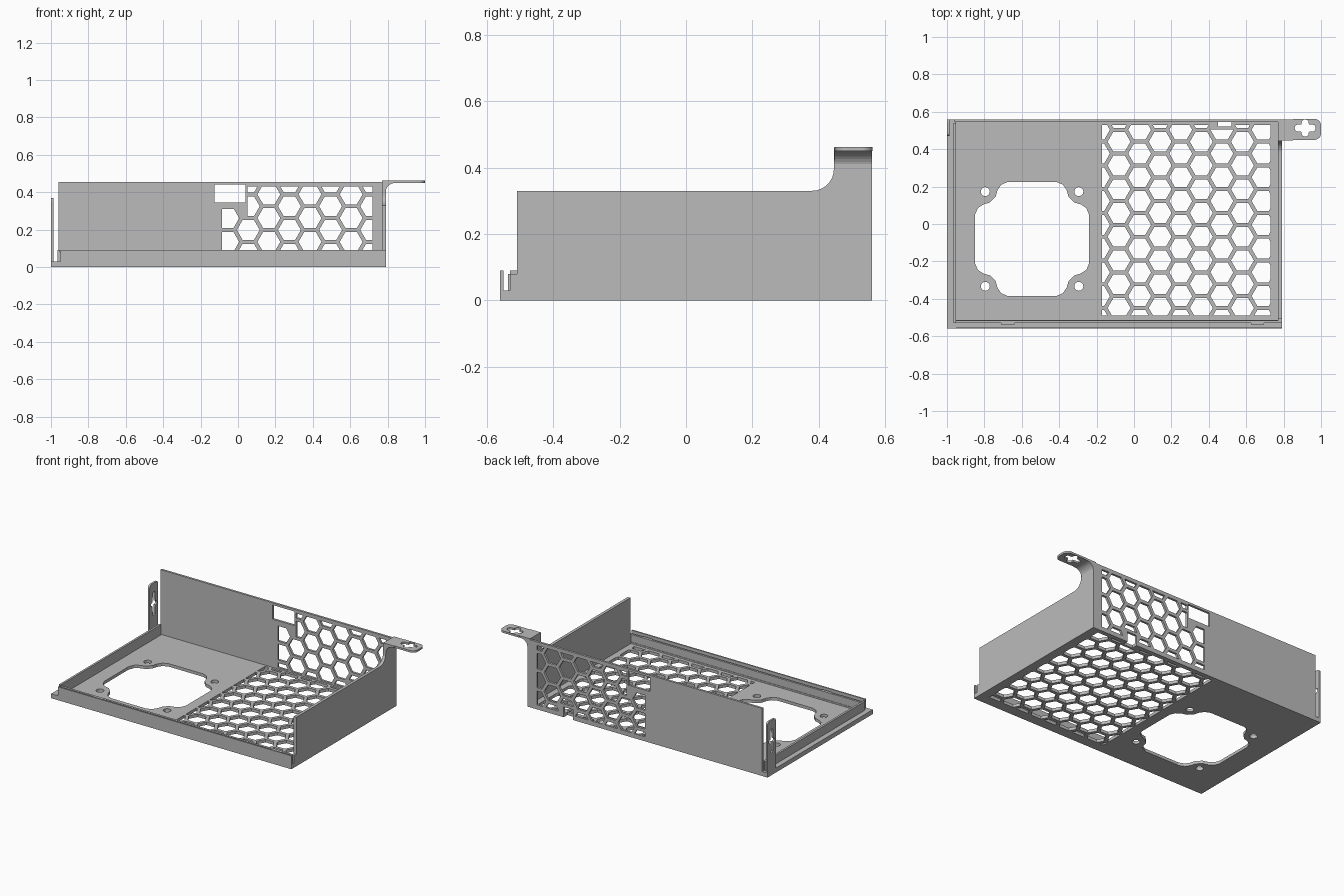
import bpy
import bmesh
from math import cos, sin, pi, sqrt
from mathutils import Vector

cube = bpy.data.objects.get("Cube")
if cube:
    bpy.data.objects.remove(cube, do_unlink=True)

grey = bpy.data.materials.new("sheet_metal_grey")
grey.use_nodes = True
grey.diffuse_color = (0.5, 0.5, 0.5, 1)
grey.node_tree.nodes["Principled BSDF"].inputs["Base Color"].default_value = (0.5, 0.5, 0.5, 1)

# Local (u, v, w) of a flat sheet to model space, by the axis the sheet faces
AXES = {
    "x": lambda c: Vector((c.z, c.x, c.y)),
    "y": lambda c: Vector((c.x, -c.z, c.y)),
    "z": lambda c: c.copy(),
}


def sheet(name, axis, lo, hi, outlines):
    """Fill outlines (first is the border, others are holes) between lo and hi."""
    curve = bpy.data.curves.new(name, "CURVE")
    curve.dimensions = "2D"
    curve.fill_mode = "BOTH"
    curve.extrude = (hi - lo) / 2
    for pts in outlines:
        spline = curve.splines.new("POLY")
        spline.points.add(len(pts) - 1)
        for p, (u, v) in zip(spline.points, pts):
            p.co = (u, v, 0, 1)
        spline.use_cyclic_u = True
    temp = bpy.data.objects.new(name + "_outline", curve)
    bpy.context.collection.objects.link(temp)
    bpy.context.view_layer.update()
    mesh = bpy.data.meshes.new_from_object(temp.evaluated_get(bpy.context.evaluated_depsgraph_get()))
    bpy.data.objects.remove(temp, do_unlink=True)
    mid = (lo + hi) / 2
    shift = {"x": Vector((mid, 0, 0)), "y": Vector((0, mid, 0)), "z": Vector((0, 0, mid))}[axis]
    bm = bmesh.new()
    bm.from_mesh(mesh)
    for v in bm.verts:
        v.co = AXES[axis](v.co) + shift
    bmesh.ops.remove_doubles(bm, verts=bm.verts, dist=0.0002)
    bmesh.ops.recalc_face_normals(bm, faces=bm.faces)
    for f in bm.faces:
        f.smooth = False
    bm.to_mesh(mesh)
    bm.free()
    mesh.name = name
    mesh.materials.clear()
    mesh.materials.append(grey)
    obj = bpy.data.objects.new(name, mesh)
    bpy.context.collection.objects.link(obj)
    return obj


def rect(u0, v0, u1, v1):
    return [(u0, v0), (u1, v0), (u1, v1), (u0, v1)]


def arc(cu, cv, r, a0, a1, n=8):
    angles = [(a0 + (a1 - a0) * i / n) * pi / 180 for i in range(n + 1)]
    return [(cu + r * cos(a), cv + r * sin(a)) for a in angles]


def box(name, x0, x1, y0, y1, z0, z1):
    return sheet(name, "z", z0, z1, [rect(x0, y0, x1, y1)])


def cross(cu, cv, a, b, w):
    """Plus-shaped slot with rounded arm ends."""
    right = [(w, -w)] + arc(a - w, 0, w, -60, 60, 6) + [(w, w)]
    top = arc(0, b - w, w, 30, 150, 6)
    half = right + top
    return [(cu + u, cv + v) for u, v in half + [(-u, -v) for u, v in half]]


def clip(poly, u0, v0, u1, v1):
    """Cut a convex polygon down to a rectangle."""
    for k, limit, sign in ((0, u0, 1), (0, u1, -1), (1, v0, 1), (1, v1, -1)):
        out = []
        for p, q in zip(poly, poly[1:] + poly[:1]):
            dp, dq = sign * (p[k] - limit), sign * (q[k] - limit)
            if dp >= 0:
                out.append(p)
            if dp * dq < 0:
                t = dp / (dp - dq)
                out.append((p[0] + t * (q[0] - p[0]), p[1] + t * (q[1] - p[1])))
        poly = out
        if len(poly) < 3:
            return []
    return poly


PITCH = 0.127
COLUMN = PITCH * sqrt(3) / 2
RADIUS = 0.106 / sqrt(3)


def honeycomb(u, v, bounds):
    """Hexagon holes around a seed centre; bounds gives the limits per cell."""
    holes = []
    for i in range(-10, 11):
        for j in range(-10, 11):
            cu, cv = u + i * COLUMN, v + (j + (i % 2) / 2) * PITCH
            cell = clip(arc(cu, cv, RADIUS, 0, 300, 5), *bounds(cu, cv))
            if cell:
                us, vs = zip(*cell)
                if max(us) - min(us) > 0.006 and max(vs) - min(vs) > 0.006:
                    holes.append(cell)
    return holes


# Floor with fan opening, screw holes and vent mesh
FX, FY = -0.545, -0.08
quarter = [(0.305, 0.13), (0.29, 0.165), (0.26, 0.185), (0.225, 0.195),
           (0.195, 0.225), (0.185, 0.26), (0.165, 0.29), (0.13, 0.305)]
fan = []
for turn in range(4):
    fan += [(FX + u, FY + v) for u, v in quarter]
    quarter = [(-v, u) for u, v in quarter]
screws = [arc(FX + sx * 0.25, FY + sy * 0.253, 0.024, 0, 345, 23) for sx in (-1, 1) for sy in (-1, 1)]
floor_edge = [(-0.955, -0.513), (0.77, -0.513), (0.77, 0.54), (0.52, 0.54),
              (0.52, 0.52), (0.45, 0.52), (0.45, 0.54), (-0.955, 0.54)]
floor_mesh = honeycomb(0.14, 0.44, lambda u, v: (
    -0.17, -0.49, 0.73, 0.505 if abs(u - 0.47) < 0.06 else 0.53))
sheet("floor", "z", 0, 0.02, [floor_edge, fan] + screws + floor_mesh)

# Back wall with connector window, vent mesh and a notch at the bottom
back_edge = [(-0.96, 0), (0.45, 0), (0.45, 0.07), (0.52, 0.07), (0.52, 0),
             (0.77, 0), (0.77, 0.455), (-0.96, 0.455)]
back_mesh = honeycomb(0.275, 0.325, lambda u, v: (
    0.05 if u > 0 and v > 0.3 else -0.085,
    0.09 if abs(u - 0.49) < 0.05 else 0.03,
    0.72,
    0.31 if u < 0 else 0.43))
sheet("back_wall", "y", 0.545, 0.56, [back_edge, rect(-0.125, 0.345, 0.04, 0.44)] + back_mesh)
box("back_corner_strip", -0.955, 0.45, 0.54, 0.545, 0, 0.02)
box("back_corner_strip_short", 0.52, 0.77, 0.54, 0.545, 0, 0.02)

# Side wall with the raised rear post and the front slot
side_edge = [(-0.56, 0), (0.56, 0), (0.56, 0.46), (0.445, 0.46)]
side_edge += arc(0.38, 0.395, 0.065, 0, -90)
side_edge += [(-0.508, 0.33), (-0.508, 0.08), (-0.53, 0.08), (-0.53, 0.03),
              (-0.55, 0.03), (-0.55, 0.09), (-0.56, 0.09)]
sheet("left_wall", "x", 0.77, 0.79, [side_edge])

# Mounting ear, blended into the post
bend = [(0.79, 0.395)] + arc(0.84, 0.397, 0.052, 180, 90) + [(0.85, 0.449), (0.85, 0.462), (0.77, 0.462), (0.77, 0.455), (0.79, 0.455)]
sheet("ear_bend", "y", 0.447, 0.56, [bend])
ear = [(0.85, 0.45)] + arc(0.965, 0.485, 0.035, -90, 0) + arc(0.965, 0.527, 0.035, 0, 90) + [(0.85, 0.562)]
sheet("mounting_ear", "z", 0.449, 0.462, [ear, cross(0.915, 0.513, 0.056, 0.046, 0.02)])

# Low channels along the front and the right edge
box("right_ledge", -1, -0.955, -0.56, 0.56, 0, 0.03)
box("right_inner_lip", -0.965, -0.951, -0.53, 0.54, 0.02, 0.09)
box("front_ledge", -0.955, 0.77, -0.56, -0.513, 0, 0.03)
box("front_outer_lip", -0.95, 0.77, -0.56, -0.55, 0.03, 0.09)
box("front_inner_lip", -0.96, 0.77, -0.53, -0.516, 0.03, 0.08)
for label, x in (("right", -0.675), ("left", 0.66)):
    box(label + "_clip", x - 0.035, x + 0.035, -0.536, -0.53, 0.03, 0.08)

# Upright slotted tab at the rear corner
tab = [(0.47, 0.03), (0.56, 0.03)] + arc(0.54, 0.35, 0.02, 0, 90, 4) + arc(0.49, 0.35, 0.02, 90, 180, 4)
sheet("rear_tab", "x", -1, -0.987, [tab, cross(0.515, 0.23, 0.032, 0.08, 0.014)])
